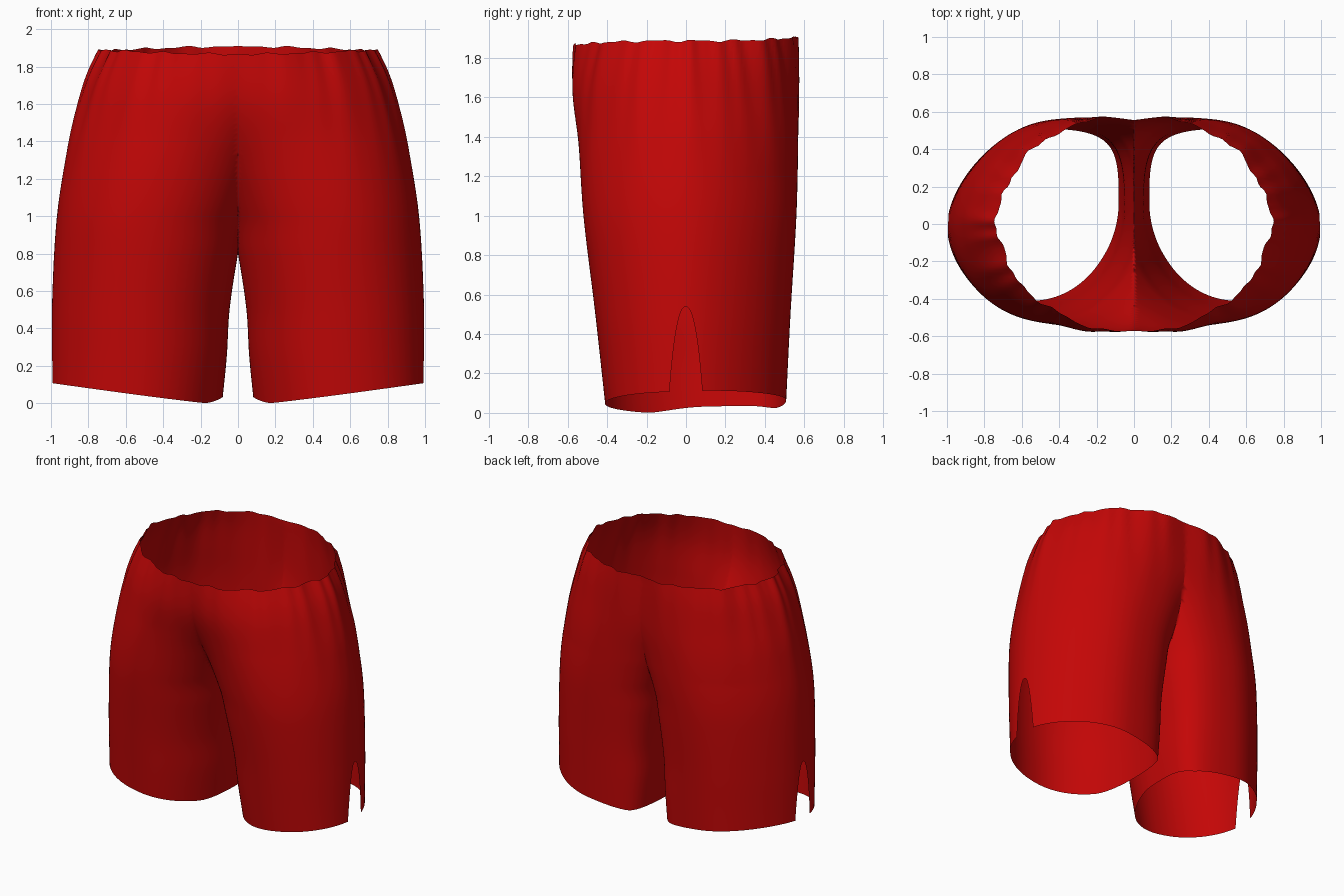
import bpy, bmesh
from math import sin, cos, pi, exp, atan2

if "Cube" in bpy.data.objects:
    bpy.data.objects.remove(bpy.data.objects["Cube"])

# profiles read along the height: (z, value)
OUTER = [(0, 1.0), (.5, .995), (1, .968), (1.36, .91), (1.55, .865), (1.75, .80), (1.92, .715)]
INNER = [(0, .085), (.25, .06), (.5, .045), (.8, .0), (1, -.04), (1.3, -.19), (1.6, -.48), (1.92, -.715)]
FRONT = [(0, -.405), (.5, -.46), (1, -.52), (1.4, -.548), (1.65, -.575), (1.92, -.57)]
BACK = [(0, .505), (.5, .53), (1, .56), (1.4, .57), (1.92, .58)]


def smooth_read(table, z):
    """Cubic interpolation through a profile table."""
    n = len(table)
    z = min(max(z, table[0][0]), table[-1][0])
    k = next(i for i in range(n - 1) if z <= table[i + 1][0])

    def slope(i):
        a, b = table[max(i - 1, 0)], table[min(i + 1, n - 1)]
        return (b[1] - a[1]) / (b[0] - a[0])
    (z0, p0), (z1, p1) = table[k], table[k + 1]
    h = z1 - z0
    t = (z - z0) / h
    return ((2*t**3 - 3*t*t + 1) * p0 + (t**3 - 2*t*t + t) * h * slope(k)
            + (3*t*t - 2*t**3) * p1 + (t**3 - t*t) * h * slope(k + 1))


def power(v, e):
    return abs(v) ** e * (1 if v >= 0 else -1)


def cloth_point(u, z):
    """Cross-section: a leg loop low down that widens into the waist ellipse."""
    xo, xi = smooth_read(OUTER, z), smooth_read(INNER, z)
    yf, yb = smooth_read(FRONT, z), smooth_read(BACK, z)
    c, s = cos(u), sin(u)
    # inner side squarer, outer side elliptical
    inner = (1 - c) / 2
    e = 2 / (1.9 + inner * (.7 if s > 0 else .3))
    x = (xo + xi) / 2 + (xo - xi) / 2 * power(c, e)
    y = (yf + yb) / 2 + (yb - yf) / 2 * power(s, e)
    low = max(0, 1 - z / 1.8)
    if c < 0:
        y += .08 * c * c * max(0, 1 - z / 1.2)
    else:
        y -= .06 * c * c * low
    # seat fullness sits nearer the centre
    if s > 0:
        x -= .09 * s * s * min(1, max(0, (1.9 - z) / .7))
    # waist gathers fading downwards
    top = min(max((z - 1.0) / .88, 0), 1) ** 2
    w = atan2(y, .75 * x)
    fold = (sin(9*w + 1) + .7 * sin(16*w + 2) + .6 * sin(29*w) + .4 * sin(43*w + .5) * top)
    side = .35 + .65 * min(1, abs(x) / .4)
    r = 1 + .011 * top * fold * side
    x, y = x * r, y * r
    if s > 0:
        y -= .03 * exp(-(x / .11) ** 2) * top
    return x, y, z


# column angles, packed tightly across the side slit
SLIT_A, SLIT_B, NS, NR = -.18, .21, 28, 150
angles = [SLIT_A + (SLIT_B - SLIT_A) * i / NS for i in range(NS)]
angles += [SLIT_B + (2*pi - SLIT_B + SLIT_A) * i / NR for i in range(NR)]
ROWS = 64

bm = bmesh.new()
columns = []
for i, u in enumerate(angles):
    x, y, _ = cloth_point(u, .08)
    # hem rises to the outside and the back, with a soft inner corner
    low = .108 * max(0, (x - .16) / .84) ** 1.1 + 3 * max(0, .18 - x) ** 2 + .03 * max(0, sin(u))
    if i < NS:
        t = abs(2 * i / NS - 1)
        low += .43 * (1 - t ** 2.3)
    high = 1.887 + .02 * sin(u) ** 3 + .004 * sin(17*u) + .003 * sin(31*u + 1)
    columns.append([bm.verts.new(cloth_point(u, low + (high - low) * j / ROWS))
                    for j in range(ROWS + 1)])
for i, col in enumerate(columns):
    nxt = columns[(i + 1) % len(columns)]
    for j in range(ROWS):
        bm.faces.new((col[j], nxt[j], nxt[j + 1], col[j + 1]))

# trim at the centre seam, leaving the crotch curve
bmesh.ops.bisect_plane(bm, geom=bm.verts[:] + bm.edges[:] + bm.faces[:], dist=1e-5,
                       plane_co=(0, 0, 0), plane_no=(1, 0, 0), clear_inner=True)
mesh = bpy.data.meshes.new("shorts")
bm.to_mesh(mesh)
bm.free()
shorts = bpy.data.objects.new("shorts", mesh)
bpy.context.collection.objects.link(shorts)

# other leg
mirror = shorts.modifiers.new("other_leg", 'MIRROR')
mirror.use_clip = True
mirror.merge_threshold = .0005

# red cloth
red = bpy.data.materials.new("red_cloth")
red.diffuse_color = (.55, .002, .002, 1)
red.use_nodes = True
red.node_tree.nodes["Principled BSDF"].inputs["Base Color"].default_value = red.diffuse_color
mesh.materials.append(red)
bpy.context.view_layer.objects.active = shorts
shorts.select_set(True)
bpy.ops.object.shade_smooth_by_angle(angle=1.05)
